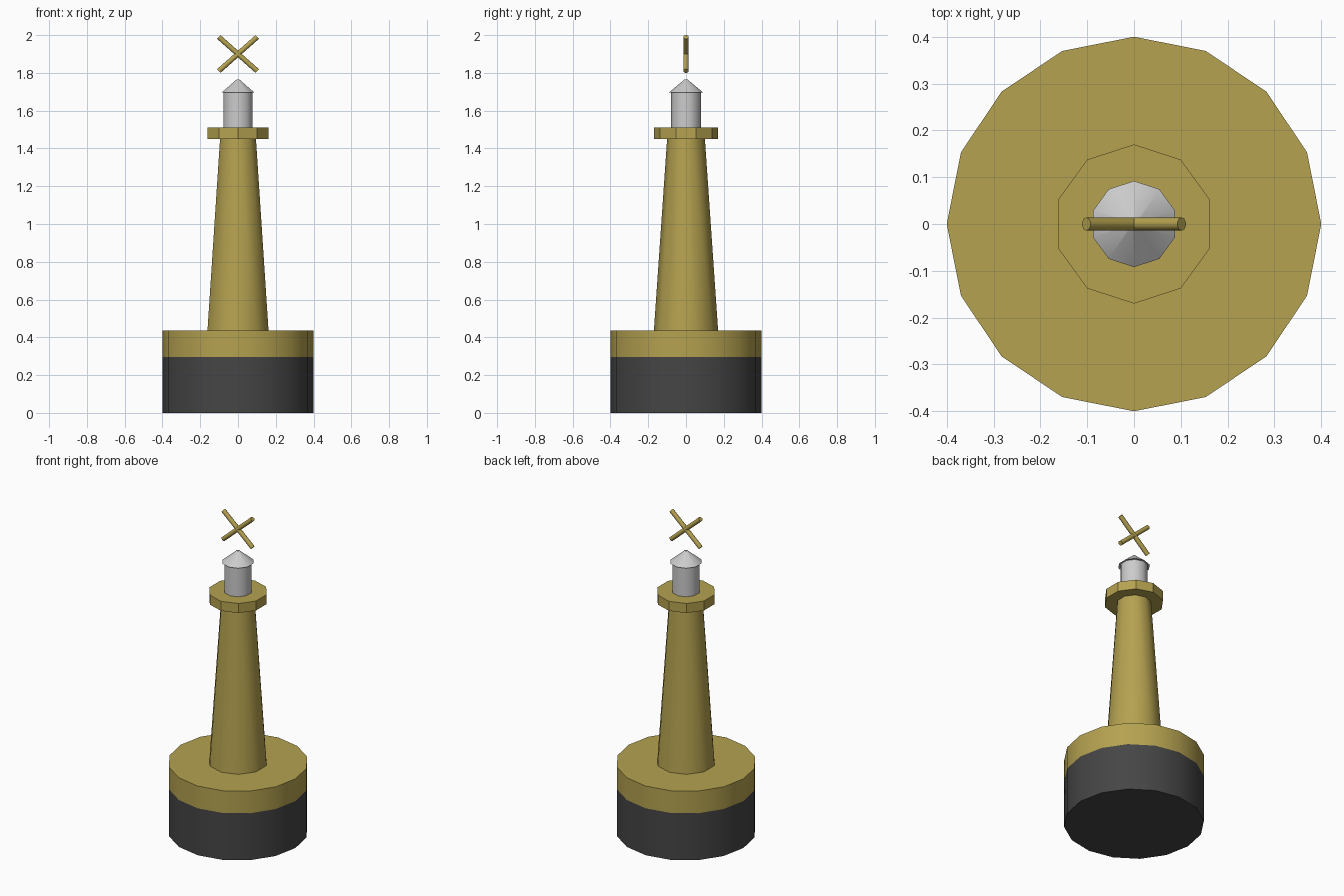
import bpy
from math import radians, pi

if "Cube" in bpy.data.objects:
    bpy.data.objects.remove(bpy.data.objects["Cube"])


def material(name, rgb):
    m = bpy.data.materials.new(name)
    m.diffuse_color = (*rgb, 1)
    m.use_nodes = True
    m.node_tree.nodes["Principled BSDF"].inputs["Base Color"].default_value = m.diffuse_color
    return m


yellow = material("yellow_paint", (0.46, 0.36, 0.08))
dark = material("dark_hull", (0.06, 0.06, 0.06))


def frustum(name, sides, r1, r2, z1, z2, mat=None, smooth=True):
    """Upright round part between heights z1 and z2."""
    bpy.ops.mesh.primitive_cone_add(vertices=sides, radius1=r1, radius2=r2,
                                    depth=z2 - z1, location=(0, 0, (z1 + z2) / 2))
    ob = bpy.context.object
    ob.name = name
    if mat:
        ob.data.materials.append(mat)
    if smooth:
        bpy.ops.object.shade_smooth_by_angle(angle=radians(40))
    return ob


# Float: dark lower hull and painted upper band
frustum("float_hull", 16, 0.40, 0.40, 0, 0.295, dark)
frustum("float_band", 16, 0.40, 0.40, 0.295, 0.435, yellow)

# Tapered tower with its platform
frustum("tower", 10, 0.17, 0.10, 0.435, 1.45, yellow)
frustum("platform", 10, 0.17, 0.17, 1.45, 1.51, yellow, smooth=False)

# Lantern and its cap
frustum("lantern", 10, 0.08, 0.08, 1.51, 1.695)
frustum("lantern_cap", 10, 0.092, 0.008, 1.695, 1.765)

# Crossed topmark bars, floating above the lantern
tilt = radians(41.5)
for name, side in (("topmark_bar_a", 1), ("topmark_bar_b", -1)):
    bar = frustum(name, 10, 0.014, 0.014, 1.90 - 0.136, 1.90 + 0.136, yellow)
    bar.rotation_euler = (0, side * (pi / 2 - tilt), 0)
